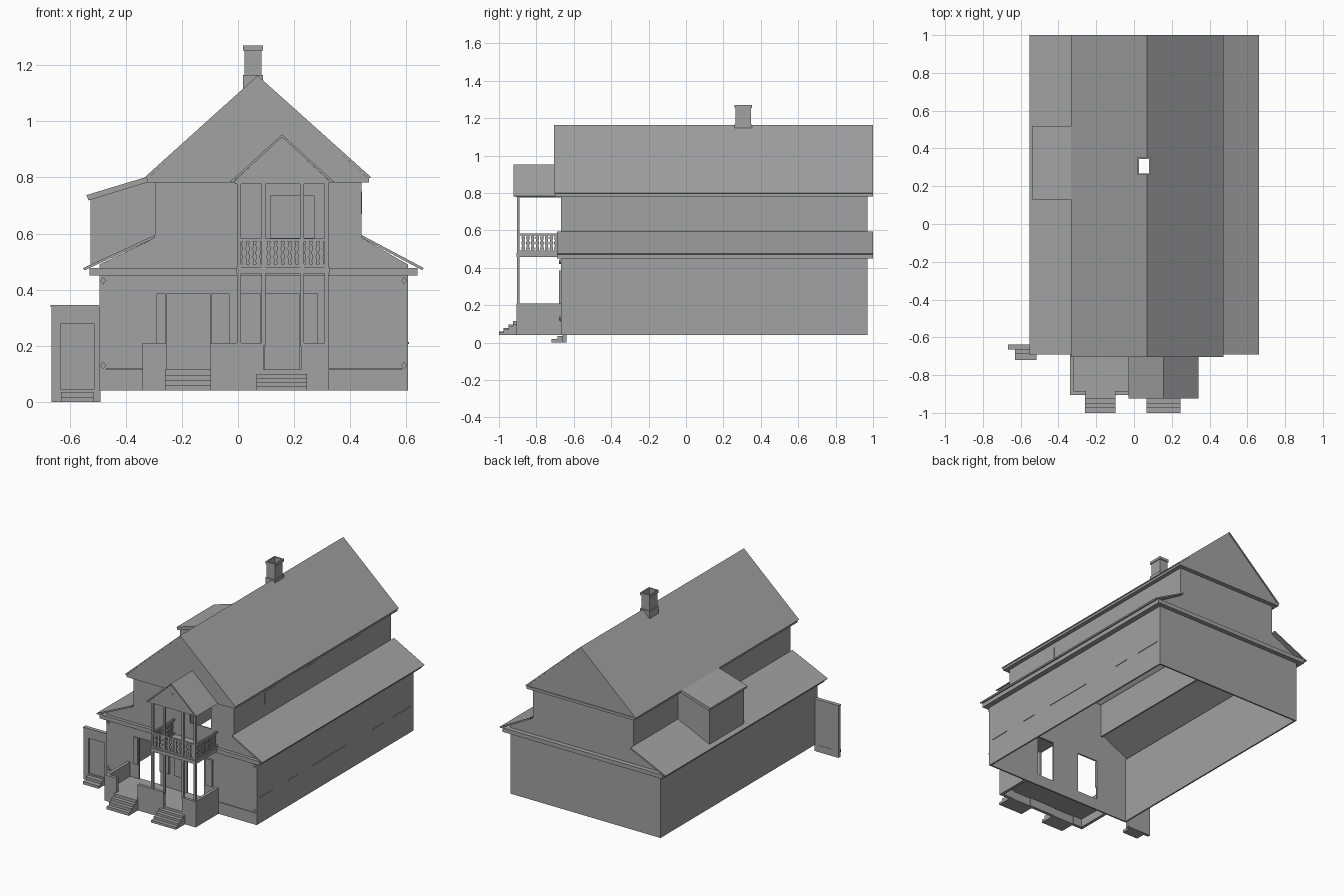
import bpy, bmesh
from math import pi
from mathutils import Matrix

if "Cube" in bpy.data.objects:
    bpy.data.objects.remove(bpy.data.objects["Cube"])

GREY = bpy.data.materials.new("dark_grey")
GREY.diffuse_color = (.36, .36, .36, 1)
GREY.use_nodes = True
GREY.node_tree.nodes["Principled BSDF"].inputs["Base Color"].default_value = GREY.diffuse_color
TURN = {'Z': Matrix.Identity(4),
        'Y': Matrix.Rotation(pi / 2, 4, 'X'),
        'X': Matrix.Rotation(pi / 2, 4, 'Z') @ Matrix.Rotation(pi / 2, 4, 'X')}


def add(name, me):
    me.materials.clear()
    me.materials.append(GREY)
    ob = bpy.data.objects.new(name, me)
    bpy.context.collection.objects.link(ob)
    return ob


def plate(name, axis, a, b, *loops):
    """Outline (with optional holes) extruded along an axis from a to b."""
    cu = bpy.data.curves.new(name, 'CURVE')
    cu.dimensions, cu.fill_mode, cu.extrude = '2D', 'BOTH', (b - a) / 2
    for loop in loops:
        sp = cu.splines.new('POLY')
        sp.points.add(len(loop) - 1)
        sp.use_cyclic_u = True
        for p, (u, v) in zip(sp.points, loop):
            p.co = (u, v, 0, 1)
    tmp = bpy.data.objects.new(name + "_outline", cu)
    bpy.context.collection.objects.link(tmp)
    dg = bpy.context.evaluated_depsgraph_get()
    me = bpy.data.meshes.new_from_object(tmp.evaluated_get(dg))
    bpy.data.objects.remove(tmp)
    mid = (a + b) / 2
    move = Matrix.Translation([mid if k == axis else 0 for k in 'XYZ'])
    me.transform(move @ TURN[axis])
    bm = bmesh.new()
    bm.from_mesh(me)
    bmesh.ops.remove_doubles(bm, verts=bm.verts, dist=1e-5)
    bmesh.ops.recalc_face_normals(bm, faces=bm.faces)
    for f in bm.faces:
        f.smooth = False
    bm.to_mesh(me)
    bm.free()
    return add(name, me)


def rect(u0, u1, v0, v1):
    return [(u0, v0), (u1, v0), (u1, v1), (u0, v1)]


def box(name, x0, x1, y0, y1, z0, z1):
    me = bpy.data.meshes.new(name)
    bm = bmesh.new()
    bmesh.ops.create_cube(bm, size=1)
    for v in bm.verts:
        v.co = (x0 if v.co.x < 0 else x1, y0 if v.co.y < 0 else y1, z0 if v.co.z < 0 else z1)
    bm.to_mesh(me)
    bm.free()
    return add(name, me)


# House shell, open underneath
end = [(-.493, .04), (.605, .04), (.605, .49), (.44, .585), (.44, .79),
       (-.295, .79), (-.295, .585), (-.493, .49)]
plate("front_wall", 'Y', -.668, -.658, end, rect(-.255, -.10, .115, .385),
      rect(.095, .22, .115, .385), rect(.116, .27, .585, .735))
plate("back_wall", 'Y', .96, .97, end)
for name, x0, x1, z0, z1 in (("lower_left", -.493, -.483, .04, .48), ("lower_right", .595, .605, .04, .48),
                             ("upper_left", -.295, -.285, .57, .79), ("upper_right", .43, .44, .57, .79)):
    box(name + "_wall", x0, x1, -.66, .965, z0, z1)

# Eave bands and skirt roofs
plate("lower_eave", 'Z', .45, .477, rect(-.53, .64, -.69, 1), rect(-.488, .6, -.663, .965))
plate("upper_eave", 'Z', .782, .80, rect(-.325, .467, -.70, 1), rect(-.29, .435, -.663, .965))
plate("skirt_roof_right", 'Y', -.69, 1, [(.657, .469), (.662, .477), (.44, .595), (.44, .585)])
plate("skirt_roof_left", 'Y', -.69, 1, [(-.547, .469), (-.552, .477), (-.295, .595), (-.295, .585)])

# Main roof with gable walls
roof = plate("main_roof", 'Y', -.705, 1, [(-.333, .80), (.07, 1.163), (.475, .80),
                                         (.465, .796), (.07, 1.152), (-.323, .796)])
for name, y in (("front_gable", -.70), ("back_gable", .985)):
    plate(name, 'Y', y, y + .01, [(-.322, .796), (.464, .796), (.07, 1.155)])

# Hollow chimney through the roof
flue = box("chimney_cutter", .027, .08, .268, .345, 1, 1.3)
flue.hide_render = True
flue.display_type = 'WIRE'
cut = roof.modifiers.new("flue_hole", 'BOOLEAN')
cut.operation, cut.object, cut.solver = 'DIFFERENCE', flue, 'EXACT'
hole = rect(.027, .08, .268, .345)
for name, g, z0, z1 in (("chimney_base", .008, 1.10, 1.165), ("chimney_shaft", .002, 1.16, 1.255),
                        ("chimney_cap", .008, 1.253, 1.27)):
    plate(name, 'Z', z0, z1, rect(.026 - g, .081 + g, .267 - g, .346 + g), hole)

# Shed dormer on the left
plate("dormer", 'Y', .145, .505, [(-.525, .485), (-.525, .728), (-.29, .795), (-.29, .585)])
plate("dormer_roof", 'Y', .13, .52, [(-.533, .718), (-.54, .737), (-.322, .803), (-.315, .785)])

# Porch floor and parapets
box("porch_floor", -.335, .32, -.9, -.665, .095, .115)
for x0, x1 in ((-.34, -.255), (-.10, .09), (.225, .325)):
    box("porch_front_parapet", x0, x1, -.905, -.885, .04, .21)
for x in (-.34, .305):
    box("porch_side_parapet", x, x + .02, -.9, -.665, .04, .21)
for x0, x1 in ((-.255, -.10), (.09, .225)):
    box("porch_entry_riser", x0, x1, -.90, -.89, .04, .115)


def steps(name, x0, x1, y0, y1, z0, z1, n):
    dy, dz = (y1 - y0) / n, (z1 - z0) / n
    prof = [(y1, z0), (y0, z0)]
    for i in range(n):
        prof += [(y0 + i * dy, z0 + (i + 1) * dz), (y0 + (i + 1) * dy, z0 + (i + 1) * dz)]
    plate(name, 'X', x0, x1, prof)


steps("left_steps", -.26, -.097, -1, -.9, .04, .115, 4)
steps("right_steps", .066, .246, -1, -.9, .04, .10, 4)
steps("side_steps", -.63, -.515, -.72, -.655, 0, .036, 2)

# Two-storey posts and balcony
for x in (-.003, .084, .221, .308):
    box("lower_post", x, x + .014, -.903, -.889, .2, .457)
    box("upper_post", x, x + .014, -.903, -.889, .478, .785)
box("balcony_floor", -.006, .326, -.907, -.665, .457, .48)


def baluster(axis, u, d):
    half = ((.006, .488), (.010, .503), (.006, .518), (.011, .532), (.006, .546), (.010, .56), (.006, .574))
    prof = [(u + w, z) for w, z in half] + [(u - w, z) for w, z in reversed(half)]
    plate("baluster", axis, d - .003, d + .003, prof)


for i in range(12):
    baluster('Y', .022 + i * .025, -.896)
for x in (.004, .315):
    for i in range(8):
        baluster('X', -.87 + i * .025, x)
for z in (.48, .572):
    box("front_rail", 0, .32, -.901, -.891, z, z + .011)
    for x in (-.001, .31):
        box("side_rail", x, x + .01, -.9, -.667, z, z + .011)

# Balcony gable roof
plate("balcony_roof", 'Y', -.923, -.69, [(-.028, .785), (.157, .953), (.342, .785),
                                        (.333, .782), (.157, .943), (-.019, .782)])
plate("balcony_gable", 'Y', -.91, -.90, [(-.018, .782), (.332, .782), (.157, .944)])
box("balcony_ceiling", -.01, .324, -.907, -.665, .776, .788)
plate("gable_ornament", 'Y', -.914, -.908, [(.151, .875), (.157, .869), (.163, .875), (.157, .881)])

# Door side panels, windows, sills and trim
for x0, x1 in ((-.29, -.258), (-.097, -.03), (.01, .08), (.235, .285)):
    box("door_side_panel", x0, x1, -.68, -.665, .21, .386)
for y0, y1 in ((-.635, -.5), (-.34, -.24), (-.08, .26), (.545, .65), (.76, .94)):
    box("window_sill", .6, .609, y0, y1, .206, .213)
for y0, y1 in ((-.35, -.24), (.08, .19), (.54, .65)):
    box("upper_side_window", .435, .4415, y0, y1, .67, .75)
for x0, x1 in ((-.47, -.34), (.325, .585)):
    box("wall_pipe", x0, x1, -.674, -.666, .114, .12)
for x in (-.48, .592):
    for z in (.13, .432):
        plate("corner_fitting", 'Y', -.68, -.665, [(x - .011, z), (x, z - .013), (x + .011, z), (x, z + .013)])

# Side gate with recessed door
plate("side_gate", 'Y', -.66, -.64, rect(-.665, -.49, 0, .34), rect(-.63, -.513, .045, .28))
box("side_gate_door", -.632, -.511, -.648, -.642, .04, .285)
box("side_gate_cap", -.668, -.49, -.664, -.638, .338, .346)
